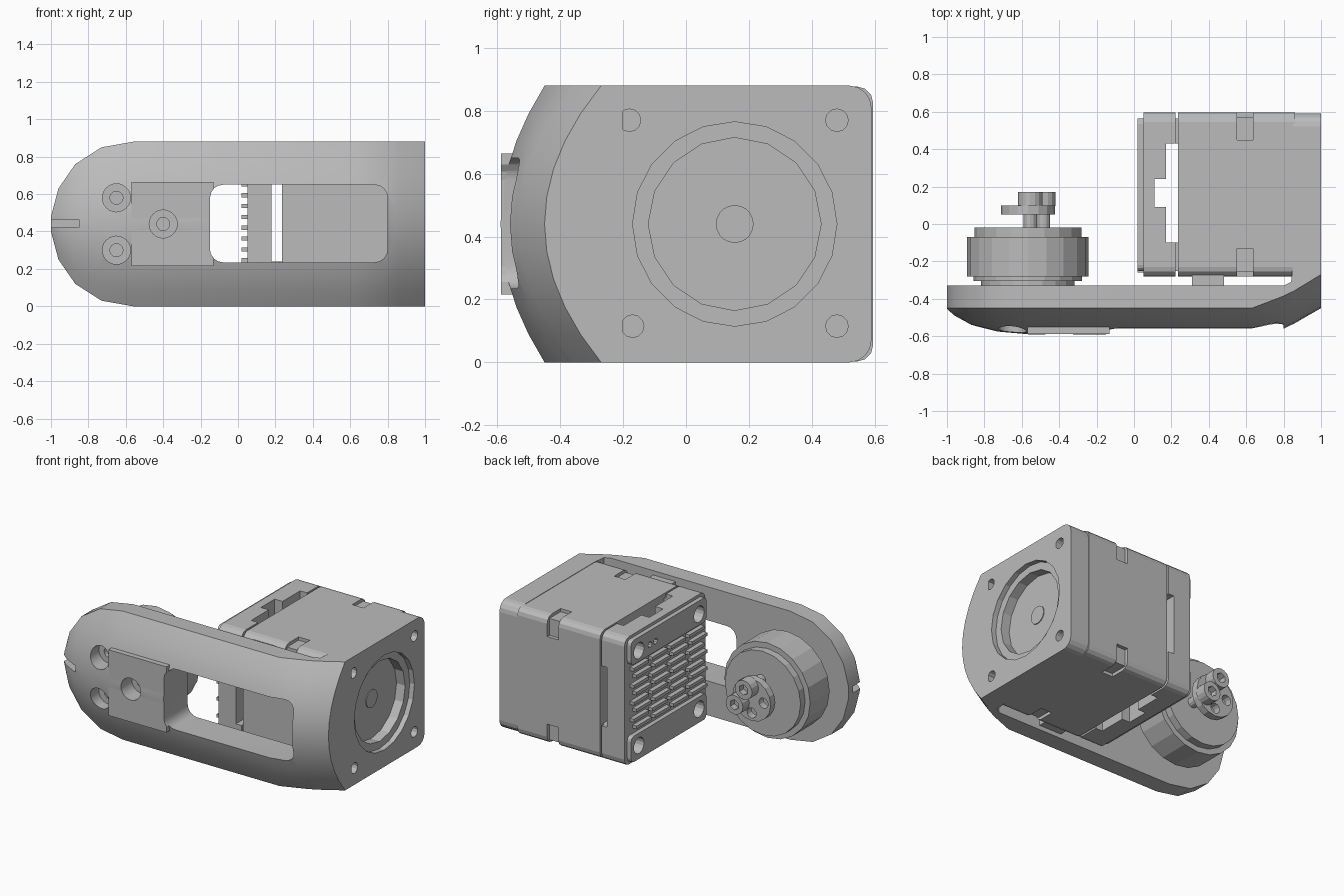
import bpy, bmesh, math
from mathutils import Matrix, Vector

if "Cube" in bpy.data.objects:
    bpy.data.objects.remove(bpy.data.objects["Cube"])

grey = bpy.data.materials.new("machined_grey")
grey.use_nodes = True
grey.diffuse_color = (0.5, 0.5, 0.5, 1)
grey.node_tree.nodes["Principled BSDF"].inputs["Base Color"].default_value = (0.5, 0.5, 0.5, 1)


def finish(name, bm):
    bmesh.ops.recalc_face_normals(bm, faces=bm.faces)
    mesh = bpy.data.meshes.new(name)
    bm.to_mesh(mesh)
    bm.free()
    mesh.materials.append(grey)
    ob = bpy.data.objects.new(name, mesh)
    bpy.context.scene.collection.objects.link(ob)
    return ob


def box(name, x, y, z, axis=None, radius=0.05, segs=3):
    """Box from three ranges; edges running along axis may be rounded."""
    bm = bmesh.new()
    bmesh.ops.create_cube(bm, size=1)
    for v in bm.verts:
        v.co = [r[0] if c < 0 else r[1] for c, r in zip(v.co, (x, y, z))]
    if axis is not None:
        edges = [e for e in bm.edges
                 if abs((e.verts[0].co - e.verts[1].co).normalized()[axis]) > 0.9]
        bmesh.ops.bevel(bm, geom=edges, offset=radius, segments=segs, profile=0.5, affect='EDGES')
    return finish(name, bm)


def cyl(name, axis, a, b, r, span, sides=20):
    """Cylinder along x or y; a and b are the two other coordinates in order."""
    bm = bmesh.new()
    bmesh.ops.create_cone(bm, cap_ends=True, segments=sides, radius1=r, radius2=r,
                          depth=span[1] - span[0])
    mid = (span[0] + span[1]) / 2
    if axis == 'x':
        rot, pos = Matrix.Rotation(math.pi / 2, 4, 'Y'), (mid, a, b)
    else:
        rot, pos = Matrix.Rotation(math.pi / 2, 4, 'X'), (a, mid, b)
    bm.transform(Matrix.Translation(pos) @ rot)
    return finish(name, bm)


def cut(target, *cutters):
    for c in cutters:
        mod = target.modifiers.new("cut", 'BOOLEAN')
        mod.operation, mod.solver, mod.object = 'DIFFERENCE', 'EXACT', c
        c.hide_render = True
        bpy.context.view_layer.update()
        dg = bpy.context.evaluated_depsgraph_get()
        mesh = bpy.data.meshes.new_from_object(target.evaluated_get(dg))
        target.modifiers.clear()
        target.data = mesh
    return target


def discard(*obs):
    for o in obs:
        bpy.data.objects.remove(o)


def smooth(ob):
    bpy.ops.object.select_all(action='DESELECT')
    ob.select_set(True)
    bpy.context.view_layer.objects.active = ob
    bpy.ops.object.shade_smooth_by_angle(angle=math.radians(25))


MID = 0.44          # height of the centre line
HUB = -0.567        # x of the drum axis
SHAFT = 0.155       # y of the motor axis

# Curved arm: x, half height, back y, front edge y, bulge
stations = [(-1, .04, -.33, -.45, .005), (-.96, .19, -.33, -.45, .04),
            (-.87, .32, -.33, -.45, .09), (-.73, .41, -.33, -.45, .125),
            (-.56, .44, -.33, -.45, .14), (.63, .44, -.33, -.45, .14),
            (.8, .44, -.33, -.385, .175), (.84, .44, -.31, -.365, .175),
            (.852, .44, -.2, -.36, .175), (1, .44, -.2, -.27, .18)]
bm = bmesh.new()
rings = []
for x, h, back, edge, bulge in stations:
    ring = [bm.verts.new((x, back, MID + h)), bm.verts.new((x, back, MID - h))]
    for i in range(-5, 6):
        t = i / 5
        ring.append(bm.verts.new((x, edge - bulge * (1 - t * t), MID + h * t)))
    rings.append(ring)
for p, q in zip(rings, rings[1:]):
    for i in range(len(p)):
        j = (i + 1) % len(p)
        bm.faces.new((p[i], p[j], q[j], q[i]))
bm.faces.new(rings[0])
bm.faces.new(rings[-1])
arm = finish("arm", bm)

# Window, end slot and counterbored screw holes in the arm
cutters = [box("window_cutter", (-.15, .8), (-.8, 0), (.235, .65), 1, .07, 4),
           box("slot_cutter", (-1.1, -.85), (-.7, -.38), (.42, .465))]
screw_spots = [(-.65, .58), (-.65, .3), (-.4, MID)]
for sx, sz in screw_spots:
    cutters.append(cyl("bore_cutter", 'y', sx, sz, .075, (-.7, -.47), 24))
    cutters.append(cyl("hole_cutter", 'y', sx, sz, .035, (-.6, -.37), 16))

# Raised pad beside the window
pad = box("arm_pad", (-.57, -.13), (-.588, -.5), (.215, .665))
cut(pad, cutters[0], cutters[-2], cutters[-1])
cut(arm, *cutters)
discard(*cutters)
smooth(arm)

# Mounting plate with stepped recess and corner holes
plate = box("mount_plate", (.85, 1), (-.21, .59), (0, .88))
bm = bmesh.new()
bm.from_mesh(plate.data)
rear = [e for e in bm.edges if all(v.co.y > .5 for v in e.verts)
        and abs(e.verts[0].co.x - e.verts[1].co.x) > .1]
bmesh.ops.bevel(bm, geom=rear, offset=.07, segments=4, profile=.5, affect='EDGES')
bm.to_mesh(plate.data)
bm.free()
cutters = [cyl("recess_cutter", 'x', SHAFT, MID, .325, (.965, 1.1), 20),
           cyl("deep_cutter", 'x', SHAFT, MID, .275, (.9, 1.1), 16)]
for sy, sz, wide in ((.48, .77, 1), (-.17, .115, 1), (-.18, .77, 0), (.48, .115, 0)):
    if wide:
        cutters.append(cyl("bore_cutter", 'x', sy, sz, .075, (.92, 1.1), 20))
    cutters.append(cyl("hole_cutter", 'x', sy, sz, .036, (.87, 1.1), 12))
cut(plate, *cutters)
discard(*cutters)
cyl("motor_shaft", 'x', SHAFT, MID, .06, (.88, .906), 20)

# Motor body, end cap and inset core between them
DEEP, TALL = (-.28, .595), (.003, .877)
body = box("motor_body", (.235, .86), DEEP, TALL, 0, .05, 3)
cap = box("motor_cap", (.05, .222), DEEP, TALL, 0, .05, 3)
core = box("motor_core", (.15, .25), (-.25, .565), (.033, .847))
gaps = [box("gap_cutter", (.17, .236), (-.1, .43), (-1, 2)),
        box("step_cutter", (.11, .236), (.09, .24), (-1, 2)),
        box("side_gap_cutter", (.18, .236), (-1, 1), (.24, .65))]
cut(cap, *gaps)
cut(core, *gaps)
discard(*gaps)

# Clip notches along the four long edges of the body
for y in ((-.35, -.13), (.45, .65)):
    for z in ((-.1, .025), (.855, 1)):
        c = box("notch_cutter", (.55, .635), y, z)
        cut(body, c)
        discard(c)
for y in ((-.35, -.255), (.57, .65)):
    for z in ((-.1, .14), (.74, 1)):
        c = box("notch_cutter", (.55, .635), y, z)
        cut(body, c)
        discard(c)

# End face: bands with screw holes above and below the cooling fins
for label, z in (("lower", (.003, .2)), ("upper", (.69, .877))):
    band = box(label + "_cap_band", (.02, .055), (DEEP[0] + .03, DEEP[1] - .03), (z[0] + .02, z[1]) if z[0] < .1 else (z[0], z[1] - .02), 0, .03, 3)
    for y in (-.17, .48):
        hole = cyl("hole_cutter", 'x', y, .115 if z[0] < .1 else .765, .055, (-.1, .12), 16)
        cut(band, hole)
        cut(cap, hole)
        discard(hole)
    if label == "upper":
        for y in (.3, .36):
            hole = cyl("pin_cutter", 'x', y, .76, .02, (-.1, .045), 10)
            cut(band, hole)
            discard(hole)
for row in range(8):
    z = .235 + row * .058
    shift = .03 * (row % 2)
    for col in range(4):
        y = -.26 + col * .2 + shift
        box("cooling_fin", (.02, .06), (y, y + .165), (z, z + .022))

# Spacers between motor and arm
for z in ((.03, .19), (.69, .85)):
    box("spacer", (.31, .48), (-.335, -.27), z)

# Drum on the free end of the arm
for name, r, span in (("drum_washer", .25, (-.34, -.3)), ("drum_lip", .29, (-.305, -.275)),
                      ("drum", .325, (-.28, -.07)), ("drum_cap", .287, (-.075, -.02))):
    cyl(name, 'y', HUB, MID, r, span, 20)

# Hub disc and socket screws
disc = cyl("hub_disc", 'y', HUB, MID, .145, (.05, .1), 16)
holes = [cyl("hole_cutter", 'y', HUB + dx, MID + dz, .035, (0, .2), 12)
         for dx, dz in ((-.09, 0), (0, -.09))]
cut(disc, *holes)
discard(*holes)
for sx, sz in ((-.555, .53), (-.485, .41)):
    cyl("screw_shank", 'y', sx, sz, .035, (-.03, .06), 12)
    head = cyl("screw_head", 'y', sx, sz, .065, (.095, .17), 16)
    socket = cyl("socket_cutter", 'y', sx, sz, .035, (.125, .3), 6)
    cut(head, socket)
    discard(socket)
